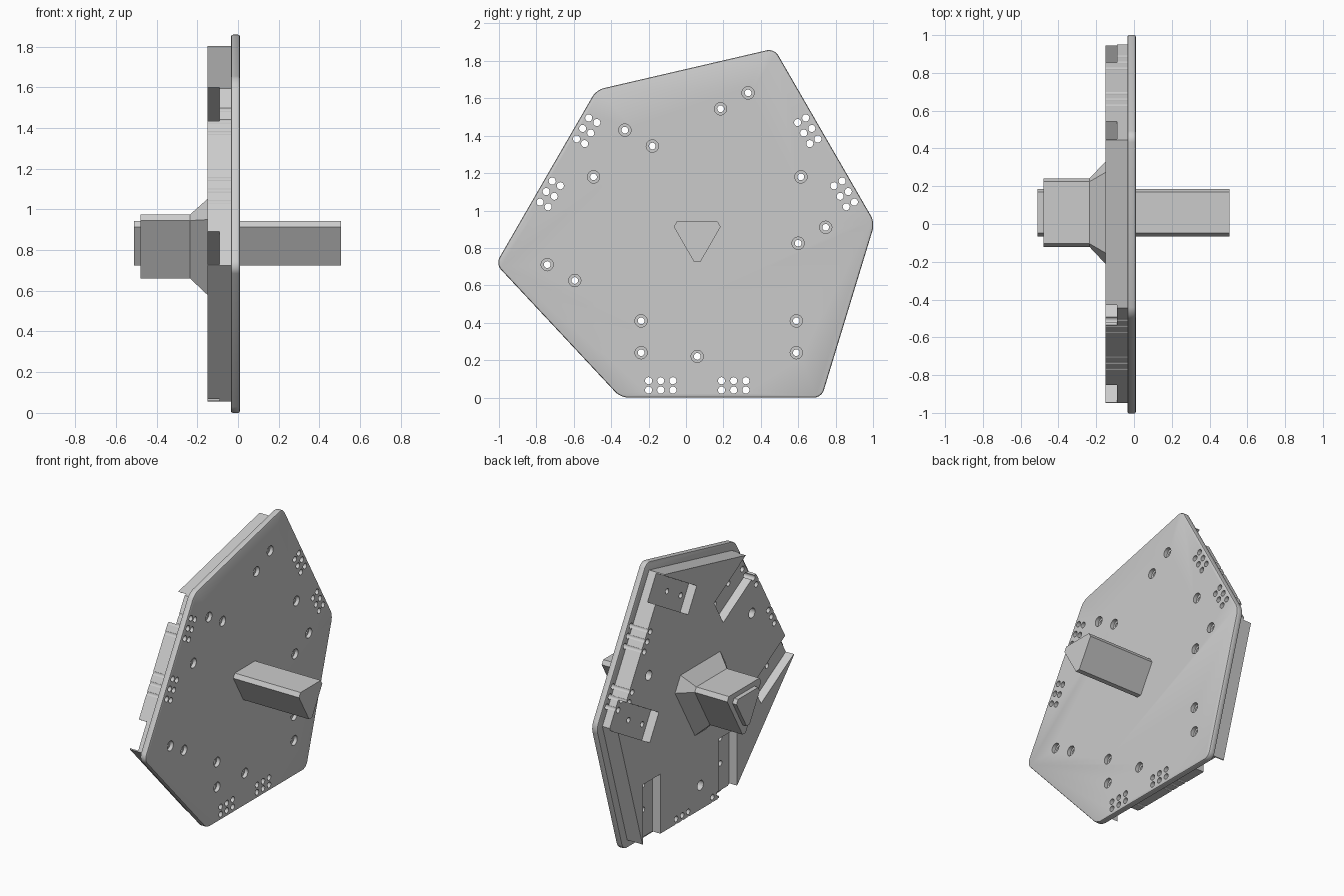
import bpy, bmesh, math

if "Cube" in bpy.data.objects:
    bpy.data.objects.remove(bpy.data.objects["Cube"], do_unlink=True)

CY, CZ = 0.06, 0.86          # centre of the threefold symmetry

grey = bpy.data.materials.new("plain_grey")
grey.use_nodes = True
COLOR = (0.6, 0.6, 0.6, 1)
grey.diffuse_color = COLOR
grey.node_tree.nodes["Principled BSDF"].inputs["Base Color"].default_value = COLOR


def turn(p, k):
    a = math.radians(120 * k)
    return (p[0] * math.cos(a) - p[1] * math.sin(a),
            p[0] * math.sin(a) + p[1] * math.cos(a))


def threefold(points):
    return [turn(p, k) for k in range(3) for p in points]


def add_prism(bm, rings):
    """Loft flat outlines, each given as (x, points), and cap both ends."""
    loops = [[bm.verts.new((x, CY + u, CZ + v)) for u, v in pts] for x, pts in rings]
    n = len(loops[0])
    for a, b in zip(loops, loops[1:]):
        for i in range(n):
            j = (i + 1) % n
            bm.faces.new((a[i], a[j], b[j], b[i]))
    bm.faces.new(loops[0][::-1])
    bm.faces.new(loops[-1])


def circle(center, r, n=20):
    return [(center[0] + r * math.cos(2 * math.pi * i / n),
             center[1] + r * math.sin(2 * math.pi * i / n)) for i in range(n)]


def make(name, bm):
    bmesh.ops.recalc_face_normals(bm, faces=bm.faces)
    mesh = bpy.data.meshes.new(name)
    bm.to_mesh(mesh)
    bm.free()
    mesh.materials.append(grey)
    ob = bpy.data.objects.new(name, mesh)
    bpy.context.collection.objects.link(ob)
    return ob


def prisms(name, ring_sets):
    bm = bmesh.new()
    for rings in ring_sets:
        add_prism(bm, rings)
    return make(name, bm)


def activate(ob):
    bpy.ops.object.select_all(action='DESELECT')
    ob.select_set(True)
    bpy.context.view_layer.objects.active = ob


def cut(ob, cutter):
    mod = ob.modifiers.new("cut", 'BOOLEAN')
    mod.operation = 'DIFFERENCE'
    mod.solver = 'EXACT'
    mod.object = cutter
    activate(ob)
    bpy.ops.object.modifier_apply(modifier=mod.name)


def corner_triangle(inner, tip):
    """Downward triangle with clipped corners: inradius and clipped tip distance."""
    half = (2 * inner - tip) / math.sqrt(3)
    return threefold([(-half, -tip), (half, -tip)])


# Cover plate: uneven hexagon with round corners and a softened rim
hexagon = threefold([(-0.41, -0.86), (0.665, -0.86)])
bm = bmesh.new()
add_prism(bm, [(-0.035, hexagon), (0.01, hexagon)])
upright = [e for e in bm.edges if abs(e.verts[0].co.x - e.verts[1].co.x) > 0.01]
bmesh.ops.bevel(bm, geom=upright, offset=0.04, segments=5, profile=0.5, affect='EDGES')
rim = [e for e in bm.edges if abs(e.verts[0].co.x - e.verts[1].co.x) < 0.001]
bmesh.ops.bevel(bm, geom=rim, offset=0.01, segments=2, profile=0.5, affect='EDGES')
plate = make("cover_plate", bm)

# Body slab behind the plate
inset = [(u * 0.936, v * 0.936) for u, v in hexagon]
body = prisms("body_slab", [[(-0.15, inset), (-0.02, inset)]])

# Mounting pockets, open at the long edges
pockets = []
for k in range(3):
    for u0, u1 in ((-0.395, -0.20), (0.43, 0.615)):
        box = [turn(p, k) for p in ((u0, -0.9), (u1, -0.9), (u1, -0.4), (u0, -0.4))]
        pockets.append([(-0.2, box), (-0.09, box)])
pocket_cutter = prisms("pocket_cutter", pockets)

# Screw holes, counterbores and vent holes
screws = threefold([(u, v) for u in (-0.30, 0.53) for v in (-0.62, -0.45)] + [(0, -0.64)])
vents = threefold([(s * u, v) for s in (-1, 1) for u in (0.13, 0.195, 0.26)
                   for v in (-0.82, -0.77)])
hole_cutter = prisms("hole_cutter", [
    [(-0.3, circle(p, r)), (0.1, circle(p, r))]
    for group, r in ((screws, 0.018), (vents, 0.019)) for p in group])
front_bores = prisms("front_bore_cutter", [
    [(-0.015, circle(p, 0.033)), (0.1, circle(p, 0.033))] for p in screws])
back_bores = prisms("back_bore_cutter", [
    [(-0.3, circle(p, 0.033)), (-0.09, circle(p, 0.033))]
    for p in threefold([(0, -0.64)])])

cut(body, pocket_cutter)
cut(body, back_bores)
cut(body, hole_cutter)
cut(body, front_bores)
cut(plate, hole_cutter)
cut(plate, front_bores)
for helper in (pocket_cutter, hole_cutter, front_bores, back_bores):
    bpy.data.objects.remove(helper, do_unlink=True)

# Triangular shaft running right through
shaft = corner_triangle(0.082, 0.135)
prisms("shaft", [[(-0.51, shaft), (0.505, shaft)]])

# Sleeve around the shaft, flaring into the body
sleeve = corner_triangle(0.115, 0.20)
flare = corner_triangle(0.195, 0.285)
prisms("flared_sleeve", [[(-0.48, sleeve), (-0.235, sleeve), (-0.145, flare)]])

# Smooth the round edges only
for ob in (plate, body):
    activate(ob)
    bpy.ops.object.shade_smooth_by_angle(angle=math.radians(30))
